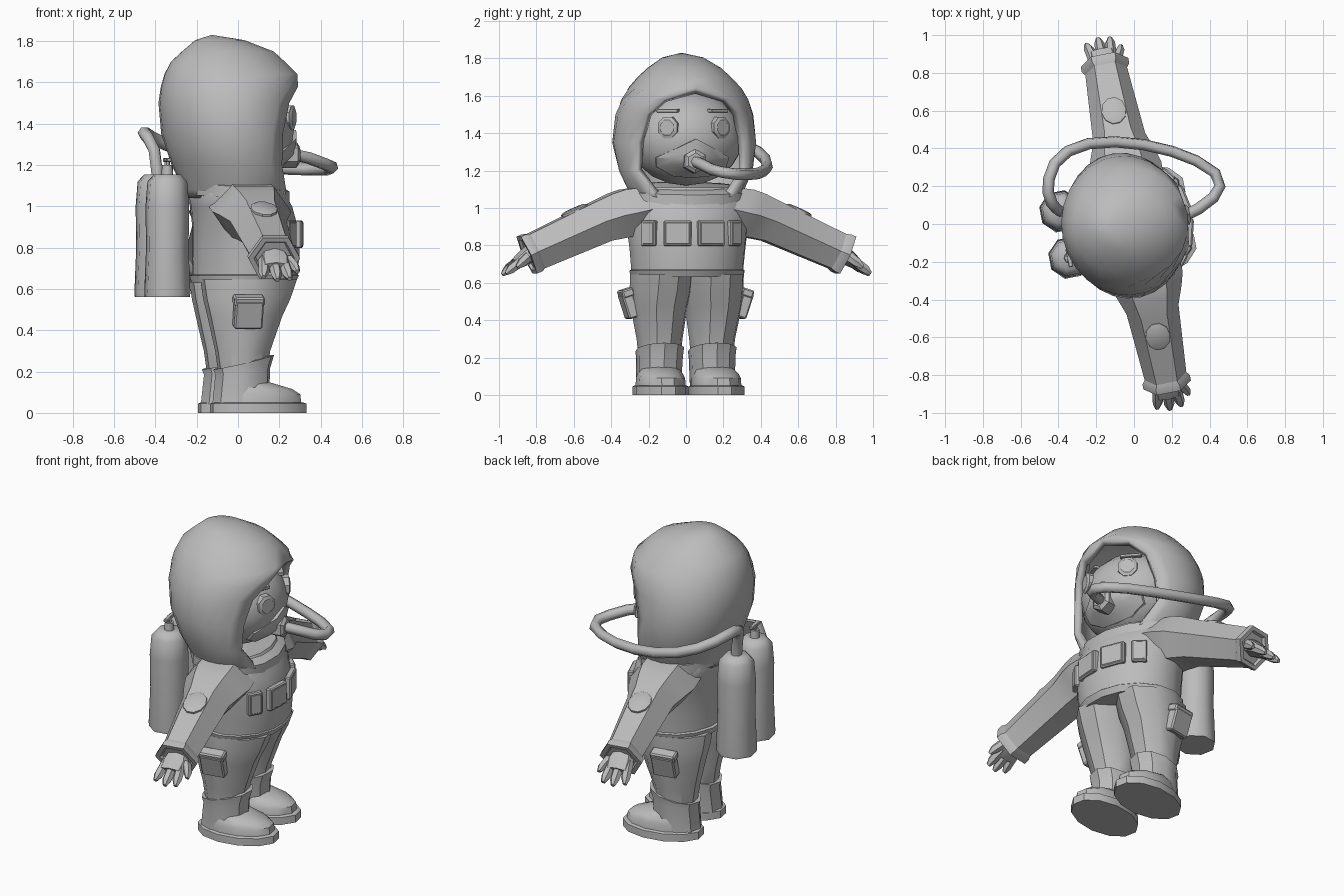
import bpy, bmesh
from math import sin, cos, pi, radians, sqrt, atan2
from mathutils import Matrix, Vector

if "Cube" in bpy.data.objects:
    bpy.data.objects.remove(bpy.data.objects["Cube"])

grey = bpy.data.materials.new("suit_grey")
grey.diffuse_color = (0.5, 0.5, 0.5, 1)
grey.use_nodes = True
grey.node_tree.nodes["Principled BSDF"].inputs["Base Color"].default_value = grey.diffuse_color
TURN = Matrix.Rotation(radians(11), 4, 'Z')   # figure faces +x, turned slightly
I = Matrix.Identity(4)


def finish(name, bm, mirror=False, angle=35, solid=0):
    bmesh.ops.remove_doubles(bm, verts=bm.verts, dist=0.0005)
    bmesh.ops.recalc_face_normals(bm, faces=bm.faces)
    mid = sum((v.co for v in bm.verts), Vector()) / len(bm.verts)
    if sum(f.normal.dot(f.calc_center_median() - mid) for f in bm.faces) < 0:
        bmesh.ops.reverse_faces(bm, faces=bm.faces)
    me = bpy.data.meshes.new(name)
    bm.to_mesh(me)
    bm.free()
    me.materials.append(grey)
    o = bpy.data.objects.new(name, me)
    bpy.context.collection.objects.link(o)
    o.matrix_world = TURN
    bpy.ops.object.select_all(action='DESELECT')
    o.select_set(True)
    bpy.context.view_layer.objects.active = o
    bpy.ops.object.shade_smooth_by_angle(angle=radians(angle))
    if solid:
        m = o.modifiers.new("thickness", 'SOLIDIFY')
        m.thickness, m.offset = solid, -1
    if mirror:
        m = o.modifiers.new("mirror", 'MIRROR')
        m.use_axis = (False, True, False)
    return o


def loft(bm, rings, n, mat=I, phase=0.0):
    """rings: (height, cx, cy, rx, ry, tilt)"""
    loops = []
    for r in rings:
        z, cx, cy, rx, ry = r[:5]
        tilt = r[5] if len(r) > 5 else 0
        angs = [2 * pi * (i + phase) / n for i in range(n)]
        loops.append([bm.verts.new(mat @ Vector((cx + rx * cos(a), cy + ry * sin(a), z + tilt * cos(a))))
                      for a in angs])
    for a, b in zip(loops, loops[1:]):
        for i in range(n):
            j = (i + 1) % n
            bm.faces.new((a[i], a[j], b[j], b[i]))
    bm.faces.new(loops[0][::-1])
    bm.faces.new(loops[-1])


def lofted(name, rings, n, mat=I, phase=0.0, **kw):
    bm = bmesh.new()
    loft(bm, rings, n, mat, phase)
    return finish(name, bm, **kw)


def box(bm, loc, size, rot=I, bevel=0.008):
    r = bmesh.ops.create_cube(bm, size=1, matrix=Matrix.Translation(loc) @ rot @ Matrix.Diagonal((*size, 1)))
    edges = {e for v in r['verts'] for e in v.link_edges}
    bmesh.ops.bevel(bm, geom=list(edges), offset=bevel, segments=1, affect='EDGES')


def pipe(name, pts, radius):
    cu = bpy.data.curves.new(name, 'CURVE')
    cu.dimensions = '3D'
    cu.bevel_depth, cu.bevel_resolution, cu.use_fill_caps = radius, 1, True
    s = cu.splines.new('POLY')
    s.points.add(len(pts) - 1)
    for p, c in zip(s.points, pts):
        p.co = (*c, 1)
    cu.materials.append(grey)
    o = bpy.data.objects.new(name, cu)
    bpy.context.collection.objects.link(o)
    return o


# Hood: rings that stay open around the face (z, cx, rx, ry, half opening angle)
bm = bmesh.new()
N, prev = 20, None
for z, cx, rx, ry, op in [(1.04, .0, .25, .285, 38), (1.08, .01, .27, .305, 47), (1.2, -.01, .31, .36, 57),
                          (1.35, -.047, .323, .388, 49), (1.5, -.045, .34, .37, 43), (1.58, -.033, .342, .34, 30),
                          (1.64, -.035, .325, .305, 0), (1.70, -.05, .28, .25, 0), (1.75, -.05, .225, .195, 0),
                          (1.805, -.09, .12, .11, 0), (1.83, -.13, 0, 0, 0)]:
    a0 = radians(op)
    ring = [bm.verts.new((cx + rx * cos(a), ry * sin(a), z))
            for a in (a0 + (2 * pi - 2 * a0) * i / N for i in range(N + 1))]
    if prev:
        for i in range(N):
            bm.faces.new((prev[i], prev[i + 1], ring[i + 1], ring[i]))
    prev = ring
finish("hood", bm, solid=0.045)

# Head and breathing mask
HC, HR = Vector((0, 0, 1.375)), (.275, .31, .255)
bm = bmesh.new()
bmesh.ops.create_uvsphere(bm, u_segments=16, v_segments=10, radius=1,
                          matrix=Matrix.Translation(HC) @ Matrix.Diagonal((*HR, 1)))
finish("head", bm)


def face_u(v, z):
    return HR[0] * sqrt(max(0, 1 - (v / HR[1]) ** 2 - ((z - HC.z) / HR[2]) ** 2))


bm = bmesh.new()
outline = [(0, 1.37), (.08, 1.33), (.2, 1.27), (.19, 1.22), (.1, 1.17), (0, 1.16),
           (-.1, 1.17), (-.19, 1.22), (-.2, 1.27), (-.08, 1.33)]
loops = []
for k, off in ((1, -.02), (1, .012), (.6, .018), (.25, .03)):
    loops.append([bm.verts.new((face_u(v * k, 1.25 + (z - 1.25) * k) + off, v * k, 1.25 + (z - 1.25) * k))
                  for v, z in outline])
for a, b in zip(loops, loops[1:]):
    for i in range(10):
        bm.faces.new((a[i], a[i - 9], b[i - 9], b[i]))
bm.faces.new(loops[-1])
finish("breathing_mask", bm, angle=25)
lofted("mouthpiece", [(.22, 0, 0, .065, .065), (.285, 0, 0, .065, .065), (.30, 0, 0, .045, .045)], 6,
       Matrix.Translation((0, -.005, 1.25)) @ Matrix.Rotation(pi / 2, 4, 'Y'))

# Goggles and brows
yaw = Matrix.Rotation(radians(30), 4, 'Z')
lofted("goggle", [(-.03, 0, 0, .062, .058), (.006, 0, 0, .062, .058), (.010, 0, 0, .048, .045),
                  (.014, 0, 0, .044, .04)], 8,
       Matrix.Translation((face_u(.145, 1.43), .145, 1.43)) @ yaw @ Matrix.Rotation(pi / 2, 4, 'Y'),
       phase=.5, mirror=True)
bm = bmesh.new()
box(bm, (face_u(.135, 1.52), .135, 1.52), (.04, .12, .018), yaw, .003)
finish("brow", bm, mirror=True)

# Torso with hem and collar
lofted("torso", [(.63, .025, 0, .255, .305), (.665, .03, 0, .268, .315), (.67, .035, 0, .257, .305),
                 (.78, .04, 0, .26, .315), (.9, .035, 0, .255, .33), (1.0, .015, 0, .245, .345),
                 (1.06, -.01, 0, .235, .33), (1.11, -.015, 0, .215, .28)], 16)
lofted("collar", [(1.035, 0, 0, .25, .335, -.02), (1.09, 0, 0, .25, .335, -.02), (1.12, 0, 0, .2, .27, -.02)], 14)

# Chest panels following the torso curve
bm = bmesh.new()
for v, w in ((-.24, .085), (-.10, .15), (.08, .15), (.22, .085)):
    k = sqrt(1 - (v / .325) ** 2)
    nrm = atan2(v / .325 ** 2, k / .257)
    rot = Matrix.Rotation(nrm, 4, 'Z')
    box(bm, (.034 + .257 * k, v, .865), (.036, w, .135), rot, .006)
    box(bm, (.037 + .257 * k, v, .865), (.036, w - .02, .115), rot, .003)
finish("chest_panel", bm)

# Arms: frame runs along the sleeve, drooping outwards
d = radians(24)
ARM = Matrix(((1, 0, 0, .01), (0, -sin(d), cos(d), .28), (0, -cos(d), -sin(d), 1.01), (0, 0, 0, 1)))
lofted("sleeve", [(-.1, 0, .05, .19, .14), (.03, 0, .025, .195, .155), (.10, .0, .01, .175, .145),
                  (.2, 0, 0, .14, .13), (.60, 0, 0, .112, .115)], 6, ARM, mirror=True, angle=30)
lofted("cuff", [(.59, 0, 0, .11, .115), (.615, 0, 0, .128, .125), (.645, 0, 0, .128, .125),
                (.645, 0, 0, .1, .1), (.63, 0, 0, .09, .09)], 6, ARM, mirror=True)
lofted("shoulder_patch", [(.075, 0, 0, .068, .08), (.118, 0, 0, .066, .078), (.124, 0, 0, .055, .065)], 10,
       ARM @ Matrix.Translation((0, 0, .31)) @ Matrix.Rotation(pi / 2, 4, 'X'), mirror=True)
bm = bmesh.new()
HAND = ARM @ Matrix.Translation((0, 0, .62)) @ Matrix.Rotation(radians(-10), 4, 'X')
loft(bm, [(-.02, 0, 0, .06, .05), (.04, 0, 0, .08, .045), (.10, -.005, 0, .075, .032)], 8, HAND)
for x, tip, lean in ((-.05, .17, -.025), (-.005, .192, -.005), (.04, .182, .012), (.065, .12, .035)):
    loft(bm, [(.03, x, 0, .03, .03), (tip - .035, x + lean * .7, .004, .027, .026),
              (tip, x + lean, .008, .012, .012)], 6, HAND)
finish("glove", bm, mirror=True)

# Trouser legs, pockets and boots
lofted("trouser_leg", [(.645, .025, .14, .24, .17), (.55, .015, .143, .215, .167), (.47, .005, .148, .185, .155),
                       (.3, -.005, .143, .135, .125), (.2, -.005, .143, .12, .115)], 10, phase=.5, mirror=True)
bm = bmesh.new()
tilt = Matrix.Rotation(radians(-18), 4, 'X')
box(bm, (-.01, .31, .48), (.14, .06, .14), tilt)
box(bm, (-.01, .325, .545), (.15, .065, .045), tilt)
finish("thigh_pocket", bm, mirror=True)
lofted("boot_shaft", [(.04, -.015, .147, .14, .12), (.2, -.005, .143, .135, .125, .015),
                      (.245, .0, .143, .15, .13, .035), (.245, .0, .143, .12, .11, .035)], 10, mirror=True)
lofted("boot_foot", [(.04, .07, .152, .215, .13), (.09, .068, .152, .21, .128), (.115, .055, .152, .185, .118),
                     (.15, .0, .147, .12, .1)], 12, phase=.5, mirror=True)
lofted("boot_sole", [(0, .07, .153, .238, .146), (.045, .07, .153, .238, .146), (.05, .07, .153, .225, .137)], 12,
       phase=.5, mirror=True)

# Air tanks with necks and valve
bm = bmesh.new()
for v in (.14, -.11):
    loft(bm, [(.56, -.37, v, .112, .112), (.585, -.37, v, .114, .114), (.8, -.37, v, .105, .105),
              (1.0, -.37, v, .108, .108), (1.12, -.37, v, .098, .098), (1.155, -.37, v, .065, .065)], 8, phase=.5)
    loft(bm, [(1.14, -.37, v, .03, .03), (1.2, -.37, v, .026, .026)], 8)
finish("air_tank", bm, angle=50)
bm = bmesh.new()
loft(bm, [(1.15, -.37, -.11, .014, .014), (1.235, -.37, -.11, .014, .014)], 6)
box(bm, (-.37, -.11, 1.225), (.025, .1, .02), I, .004)
finish("tank_valve", bm)

# Air hose from the mask round the left side to the tank
pipe("air_hose", [(.27, .045, 1.25), (.34, .08, 1.235), (.42, .14, 1.205), (.455, .2, 1.19), (.43, .27, 1.18),
                  (.33, .335, 1.18), (.2, .385, 1.185), (.05, .42, 1.20), (-.1, .435, 1.225), (-.24, .425, 1.26),
                  (-.35, .385, 1.30), (-.42, .32, 1.335), (-.45, .24, 1.355), (-.455, .17, 1.355),
                  (-.435, .11, 1.33), (-.405, .075, 1.27), (-.39, .068, 1.15)], .031)
